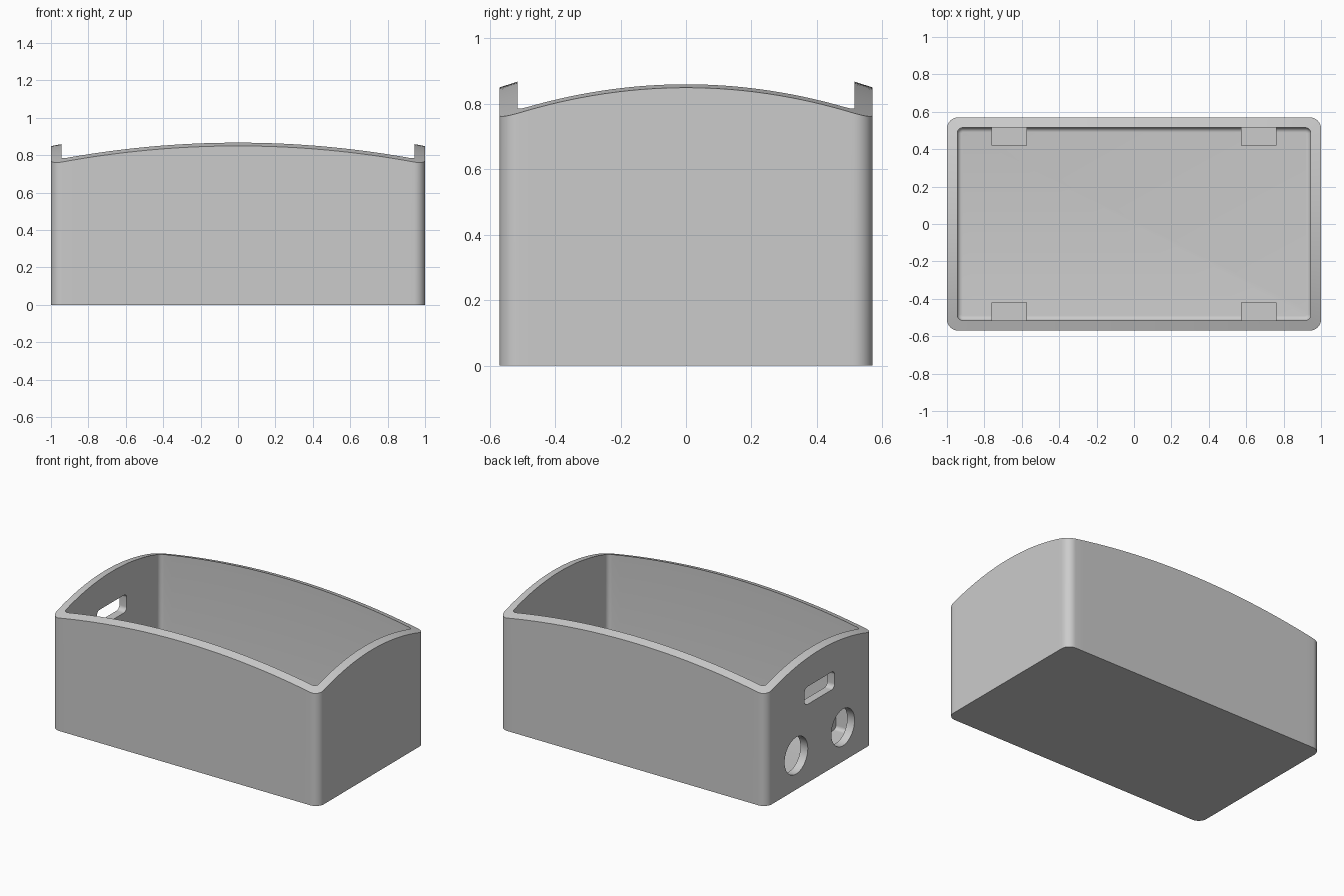
import bpy, bmesh, math

cube = bpy.data.objects.get("Cube")
if cube:
    bpy.data.objects.remove(cube, do_unlink=True)

HX, HY = 1.0, 0.57          # outer half sizes
WALL, FLOOR = 0.055, 0.055
FILLET = 0.025

grey = bpy.data.materials.new("plain grey")
grey.use_nodes = True
COLOUR = (0.6, 0.6, 0.6, 1)
grey.diffuse_color = COLOUR
grey.node_tree.nodes["Principled BSDF"].inputs["Base Color"].default_value = COLOUR


def add_object(name, bm):
    bmesh.ops.recalc_face_normals(bm, faces=bm.faces)
    mesh = bpy.data.meshes.new(name)
    bm.to_mesh(mesh)
    bm.free()
    mesh.materials.append(grey)
    obj = bpy.data.objects.new(name, mesh)
    bpy.context.collection.objects.link(obj)
    return obj


def rounded_rect(hx, hy, r, straight=1, arc=8):
    """Outline points, counter-clockwise, with divided straight sides."""
    pts = []
    corners = [(1, 1), (-1, 1), (-1, -1), (1, -1)]
    for i, (sx, sy) in enumerate(corners):
        cx, cy = sx * (hx - r), sy * (hy - r)
        for k in range(arc + 1):
            a = math.pi / 2 * (i + k / arc)
            pts.append((cx + r * math.cos(a), cy + r * math.sin(a)))
        nx, ny = corners[(i + 1) % 4]
        a = math.pi / 2 * (i + 1)
        start = pts[-1]
        end = (nx * (hx - r) + r * math.cos(a), ny * (hy - r) + r * math.sin(a))
        for k in range(1, straight):
            t = k / straight
            pts.append(tuple(s + (e - s) * t for s, e in zip(start, end)))
    return pts


def loft(bm, rings):
    """Bridge a list of point rings and close both ends."""
    loops = [[bm.verts.new(p) for p in ring] for ring in rings]
    n = len(loops[0])
    for a, b in zip(loops, loops[1:]):
        for i in range(n):
            j = (i + 1) % n
            bm.faces.new((a[i], a[j], b[j], b[i]))
    bm.faces.new(loops[0][::-1])
    bm.faces.new(loops[-1])


def rim_height(x, y):
    return 0.946 - 0.097 * x * x - 0.296 * y * y


# Open box: outer wall, domed rim, inner wall, filleted floor
def wall_ring(inset, r, z=None):
    return [(x, y, rim_height(x, y) if z is None else z)
            for x, y in rounded_rect(HX - inset, HY - inset, r, straight=32)]


rings = [wall_ring(0, 0.06, 0), wall_ring(0, 0.06), wall_ring(WALL, 0.03)]
for k in range(7):
    a = math.pi / 2 * k / 6
    inset = FILLET * (1 - math.cos(a))
    rings.append(wall_ring(WALL + inset, 0.03 - inset, FLOOR + FILLET * (1 - math.sin(a))))
bm = bmesh.new()
loft(bm, rings)
box = add_object("box_body", bm)


# Openings through the right end wall
def cutter(name, outline, y, z):
    bm = bmesh.new()
    loft(bm, [[(x, y + u, z + v) for u, v in outline] for x in (-HX - 0.1, -HX + 0.15)])
    obj = add_object(name, bm)
    obj.hide_render = True
    return obj


circle = [(0.124 * math.cos(math.tau * k / 48), 0.124 * math.sin(math.tau * k / 48))
          for k in range(48)]
cutters = [cutter("round_hole_cutter", circle, side * 0.25, 0.23) for side in (-1, 1)]
cutters.append(cutter("slot_cutter", rounded_rect(0.16, 0.06, 0.03), 0, 0.59))

bpy.context.view_layer.objects.active = box
for c in cutters:
    mod = box.modifiers.new(c.name, 'BOOLEAN')
    mod.operation = 'DIFFERENCE'
    mod.solver = 'EXACT'
    mod.object = c
    bpy.ops.object.modifier_apply(modifier=mod.name)
for c in cutters:
    bpy.data.objects.remove(c, do_unlink=True)

bpy.ops.object.select_all(action='DESELECT')
box.select_set(True)
bpy.ops.object.shade_smooth_by_angle(angle=math.radians(30))

# Mounting blocks on the floor against the long walls
for sx, side in ((-1, "right"), (1, "left")):
    for sy, end in ((-1, "front"), (1, "back")):
        bm = bmesh.new()
        bmesh.ops.create_cube(bm, size=1)
        bmesh.ops.scale(bm, vec=(0.19, 0.11, 0.14), verts=bm.verts)
        bmesh.ops.translate(bm, vec=(sx * 0.667, sy * 0.475, 0.1), verts=bm.verts)
        add_object(f"{end}_{side}_block", bm)
